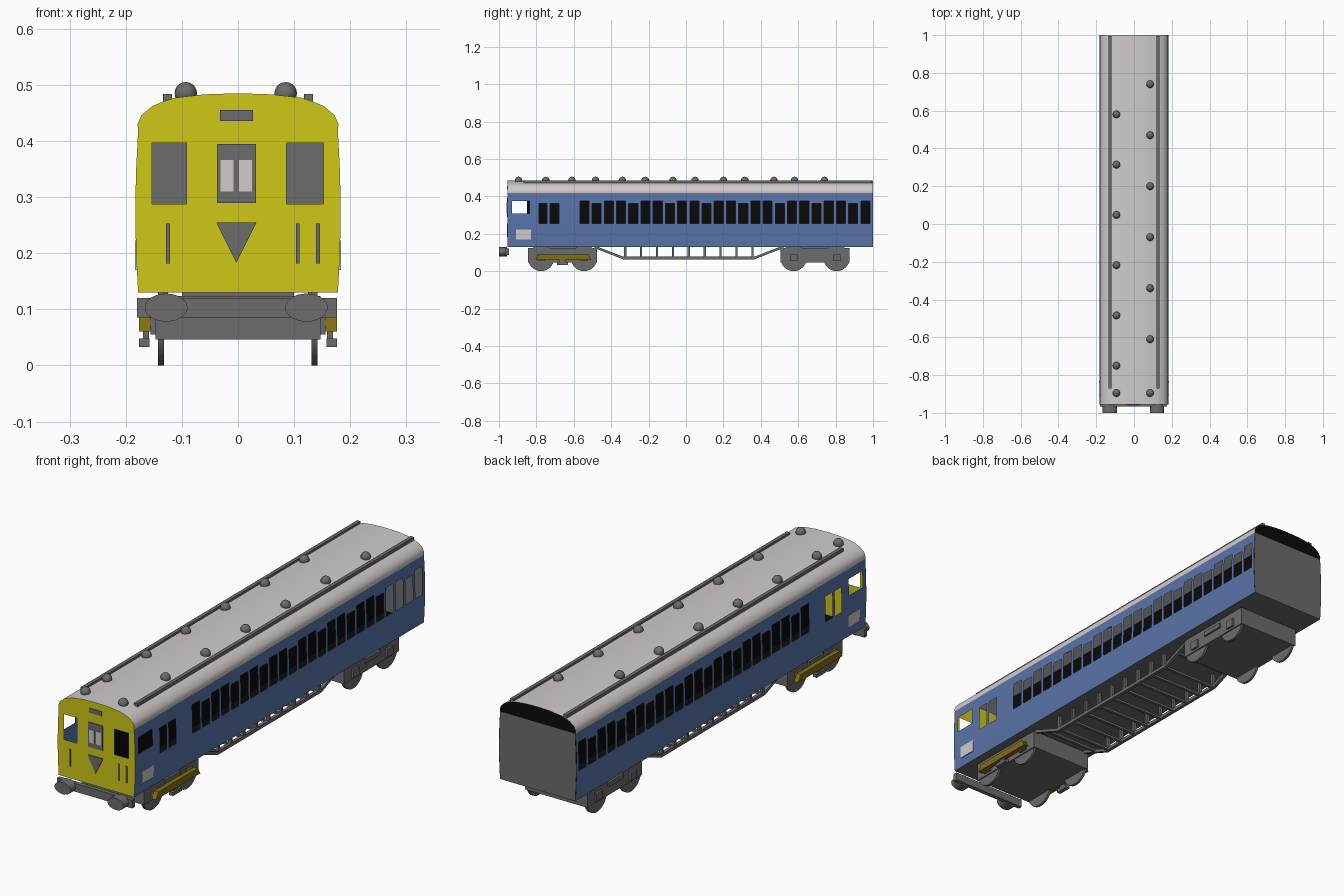
import bpy, bmesh, math
from mathutils import Vector, Matrix

if "Cube" in bpy.data.objects:
    bpy.data.objects.remove(bpy.data.objects["Cube"])


def mat(name, r, g, b):
    m = bpy.data.materials.new(name)
    m.diffuse_color = (r, g, b, 1)
    m.use_nodes = True
    m.node_tree.nodes["Principled BSDF"].inputs["Base Color"].default_value = m.diffuse_color
    return m


BLUE = mat("rail_blue", 0.10, 0.175, 0.40)
YELLOW = mat("warning_yellow", 0.62, 0.58, 0.008)
GREY = mat("dark_grey", 0.15, 0.15, 0.15)
ROOF = mat("roof_grey", 0.63, 0.60, 0.59)
PALE = mat("pale_grey", 0.62, 0.60, 0.59)
BLACK = mat("black", 0.003, 0.003, 0.003)
GOLD = mat("dark_gold", 0.22, 0.16, 0.005)


def finish(bm, name, material, smooth=False):
    me = bpy.data.meshes.new(name)
    bm.to_mesh(me)
    bm.free()
    ob = bpy.data.objects.new(name, me)
    bpy.context.collection.objects.link(ob)
    me.materials.append(material)
    if smooth:
        bpy.ops.object.select_all(action='DESELECT')
        ob.select_set(True)
        bpy.context.view_layer.objects.active = ob
        bpy.ops.object.shade_smooth_by_angle(angle=math.radians(40))
    return ob


def add_box(bm, x0, x1, y0, y1, z0, z1):
    m = Matrix.Translation(((x0 + x1) / 2, (y0 + y1) / 2, (z0 + z1) / 2))
    bmesh.ops.create_cube(bm, size=1, matrix=m @ Matrix.Diagonal((x1 - x0, y1 - y0, z1 - z0, 1)))


def boxes(name, material, *specs):
    bm = bmesh.new()
    for s in specs:
        add_box(bm, *s)
    return finish(bm, name, material)


def polygon(name, material, pts):
    bm = bmesh.new()
    bm.faces.new([bm.verts.new(p) for p in pts])
    return finish(bm, name, material)


def prism(bm, pts, direction):
    f = bm.faces.new([bm.verts.new(p) for p in pts])
    ext = bmesh.ops.extrude_face_region(bm, geom=[f], use_keep_orig=True)
    bmesh.ops.translate(bm, vec=direction, verts=[v for v in ext["geom"] if isinstance(v, bmesh.types.BMVert)])
    bmesh.ops.recalc_face_normals(bm, faces=bm.faces)


def sheet(bm, profile, y0, y1):
    """Sweep an open x,z profile along y."""
    rows = [[bm.verts.new((x, y, z)) for x, z in profile] for y in (y0, y1)]
    for i in range(len(profile) - 1):
        bm.faces.new((rows[0][i], rows[0][i + 1], rows[1][i + 1], rows[1][i]))


def cut_windows(bm, axis, rects):
    """Slice along window edges, then remove the faces inside each opening."""
    for a in (axis, 2):
        k = 0 if a == axis else 2
        for v in sorted({r[i] for r in rects for i in (k, k + 1)}):
            co, no = Vector(), Vector()
            co[a], no[a] = v, 1
            bmesh.ops.bisect_plane(bm, geom=bm.verts[:] + bm.edges[:] + bm.faces[:],
                                   plane_co=co, plane_no=no, dist=1e-5)
    gone = []
    for f in bm.faces:
        c = f.calc_center_median()
        if any(r[0] < c[axis] < r[1] and r[2] < c.z < r[3] for r in rects):
            gone.append(f)
    bmesh.ops.delete(bm, geom=gone, context='FACES')


FRONT, BACK = -0.955, 1.0
WALL = [(0.178, 0.13), (0.1815, 0.195), (0.183, 0.26), (0.182, 0.34), (0.178, 0.418)]
ARCH = [(0.178, 0.418), (0.179, 0.43), (0.172, 0.446), (0.153, 0.462), (0.133, 0.4705),
        (0.112, 0.477), (0.06, 0.483), (0, 0.485)]
ARCH_FULL = ARCH + [(-x, z) for x, z in reversed(ARCH[:-1])]

# side walls with window openings
wins = [(-0.93, -0.838, 0.307, 0.376), (-0.787, -0.743, 0.256, 0.362), (-0.727, -0.68, 0.256, 0.362)]
for i in range(24):
    y = -0.543 + i * 0.0653
    wins.append((y - 0.0245, y + 0.0245, 0.256, 0.362 if i % 3 == 1 else 0.376))
for s, side in ((1, "right"), (-1, "left")):
    bm = bmesh.new()
    sheet(bm, [(s * x, z) for x, z in WALL], FRONT, BACK)
    cut_windows(bm, 1, wins)
    if s > 0:
        bmesh.ops.reverse_faces(bm, faces=bm.faces[:])
    bm.normal_update()
    if sum(f.normal.x for f in bm.faces) * s < 0:
        bmesh.ops.reverse_faces(bm, faces=bm.faces[:])
    finish(bm, side + "_side_wall", BLUE, True)

# curved roof
bm = bmesh.new()
sheet(bm, ARCH_FULL, FRONT, BACK)
bm.normal_update()
if sum(f.normal.z for f in bm.faces) < 0:
    bmesh.ops.reverse_faces(bm, faces=bm.faces[:])
finish(bm, "roof", ROOF, True)

# yellow cab front with two window openings
outline = WALL[:-1] + ARCH_FULL + [(-x, z) for x, z in reversed(WALL[:-1])]
bm = bmesh.new()
bm.faces.new([bm.verts.new((x, FRONT, z)) for x, z in outline])
cut_windows(bm, 0, [(-0.153, -0.092, 0.288, 0.396), (0.086, 0.152, 0.288, 0.396)])
finish(bm, "cab_front", YELLOW)

# cab front details
F0, F1 = FRONT - 0.003, FRONT
boxes("cab_front_fittings", GREY,
      (-0.037, 0.032, F0, F1, 0.289, 0.395), (-0.032, 0.027, F0, F1, 0.436, 0.455),
      *[(x, x + 0.007, F0, F1, 0.182, 0.253) for x in (-0.128, 0.103, 0.139)])
boxes("door_panes", PALE, (-0.031, -0.008, F0 - 0.002, F0, 0.31, 0.366),
      (0.002, 0.025, F0 - 0.002, F0, 0.31, 0.366))
bm = bmesh.new()
prism(bm, [(-0.039, F1, 0.255), (0.033, F1, 0.255), (-0.003, F1, 0.183)], (0, -0.003, 0))
finish(bm, "front_triangle", GREY)
boxes("side_panels", PALE, *[(s * 0.182 - 0.002, s * 0.182 + 0.002, -0.91, -0.83, 0.17, 0.223) for s in (1, -1)])

# rear end, floor and interior
polygon("rear_wall", GREY, [(0.178, BACK, 0.13), (-0.178, BACK, 0.13), (-0.183, BACK, 0.26),
                            (-0.178, BACK, 0.418), (0.178, BACK, 0.418), (0.183, BACK, 0.26)])
polygon("rear_roof_end", BLACK, [(x, BACK, z) for x, z in reversed(ARCH_FULL)])
polygon("underfloor", GREY, [(-0.178, FRONT, 0.13), (-0.178, BACK, 0.13), (0.178, BACK, 0.13), (0.178, FRONT, 0.13)])
polygon("inner_floor", BLACK, [(-0.177, FRONT + 0.01, 0.135), (0.177, FRONT + 0.01, 0.135),
                               (0.177, BACK - 0.01, 0.135), (-0.177, BACK - 0.01, 0.135)])
boxes("inner_partition", BLACK, (-0.001, 0.001, -0.85, BACK - 0.005, 0.135, 0.478))

# roof rails and vents
boxes("roof_rails", GREY, *[(s * 0.126 - 0.008, s * 0.126 + 0.008, -0.87, BACK - 0.005, 0.468, 0.484) for s in (1, -1)])
bm = bmesh.new()
for x, ys in ((-0.093, [-0.895] + [-0.75 + 0.266 * i for i in range(6)]),
              (0.085, [-0.895] + [-0.61 + 0.27 * i for i in range(6)])):
    for y in ys:
        bmesh.ops.create_uvsphere(bm, u_segments=16, v_segments=10, radius=0.02,
                                  matrix=Matrix.Translation((x, y, 0.485)))
finish(bm, "roof_vents", GREY, True)

# buffer beam and oval buffers
boxes("buffer_beam", GREY, (-0.18, 0.176, -0.965, -0.947, 0.085, 0.12))
bm = bmesh.new()
for x in (-0.128, 0.122):
    m = Matrix.Translation((x, -0.978, 0.103)) @ Matrix.Diagonal((0.038, 1, 0.025, 1)) @ Matrix.Rotation(math.pi / 2, 4, 'X')
    bmesh.ops.create_cone(bm, cap_ends=True, segments=28, radius1=1, radius2=1, depth=0.044, matrix=m)
finish(bm, "buffers", GREY, True)

# bogies with wheels and axle boxes
for name, c in (("front", -0.66), ("rear", 0.69)):
    specs = [(-0.147, 0.147, c - 0.185, c + 0.185, 0.046, 0.124)]
    for s in (1, -1):
        specs.append((s * 0.151 - 0.004, s * 0.151 + 0.004, c - 0.05, c + 0.05, 0.085, 0.105))
        specs += [(s * 0.151 - 0.005, s * 0.151 + 0.005, c + d - 0.02, c + d + 0.02, 0.055, 0.09) for d in (-0.115, 0.115)]
    specs.append((-0.1, 0.1, c - 0.1, c + 0.1, 0.12, 0.131))
    boxes(name + "_bogie_frame", GREY, *specs)
    bm = bmesh.new()
    for x in (-0.1375, 0.1365):
        for d in (-0.115, 0.115):
            m = Matrix.Translation((x, c + d, 0.07)) @ Matrix.Rotation(math.pi / 2, 4, 'Y')
            bmesh.ops.create_cone(bm, cap_ends=True, segments=32, radius1=0.07, radius2=0.07, depth=0.011, matrix=m)
    finish(bm, name + "_wheels", GREY, True)

# gold shoe beams with pickup shoes
bm = bmesh.new()
for x in (0.156, -0.176):
    prism(bm, [(x, -0.805, 0.06), (x, -0.505, 0.06), (x, -0.522, 0.088), (x, -0.788, 0.088)], (0.02, 0, 0))
finish(bm, "shoe_beams", GOLD)
boxes("pickup_shoes", GREY, *[b for s in (1, -1) for b in (
    (s * 0.167 - 0.009, s * 0.167 + 0.009, -0.69, -0.63, 0.033, 0.048),
    (s * 0.164 - 0.005, s * 0.164 + 0.005, -0.675, -0.645, 0.048, 0.062))])

# underframe truss: bent side bars, posts and cross bars
bm = bmesh.new()
LOW = [(-0.49, 0.13), (-0.335, 0.07), (0.365, 0.07), (0.52, 0.13)]
T = 0.014
for x in (0.125, -0.139):
    for (y0, z0), (y1, z1) in zip(LOW, LOW[1:]):
        prism(bm, [(x, y0, z0 - T / 2), (x, y1, z1 - T / 2), (x, y1, z1 + T / 2), (x, y0, z0 + T / 2)], (T, 0, 0))
    for i in range(9):
        y = -0.325 + i * 0.085
        add_box(bm, x, x + T, y - 0.006, y + 0.006, 0.07, 0.13)
for i in range(9):
    y = -0.325 + i * 0.085
    add_box(bm, -0.13, 0.13, y - 0.006, y + 0.006, 0.066, 0.076)
for y in (-0.41, 0.44):
    add_box(bm, -0.13, 0.13, y - 0.006, y + 0.006, 0.095, 0.105)
finish(bm, "underframe_truss", GREY)
